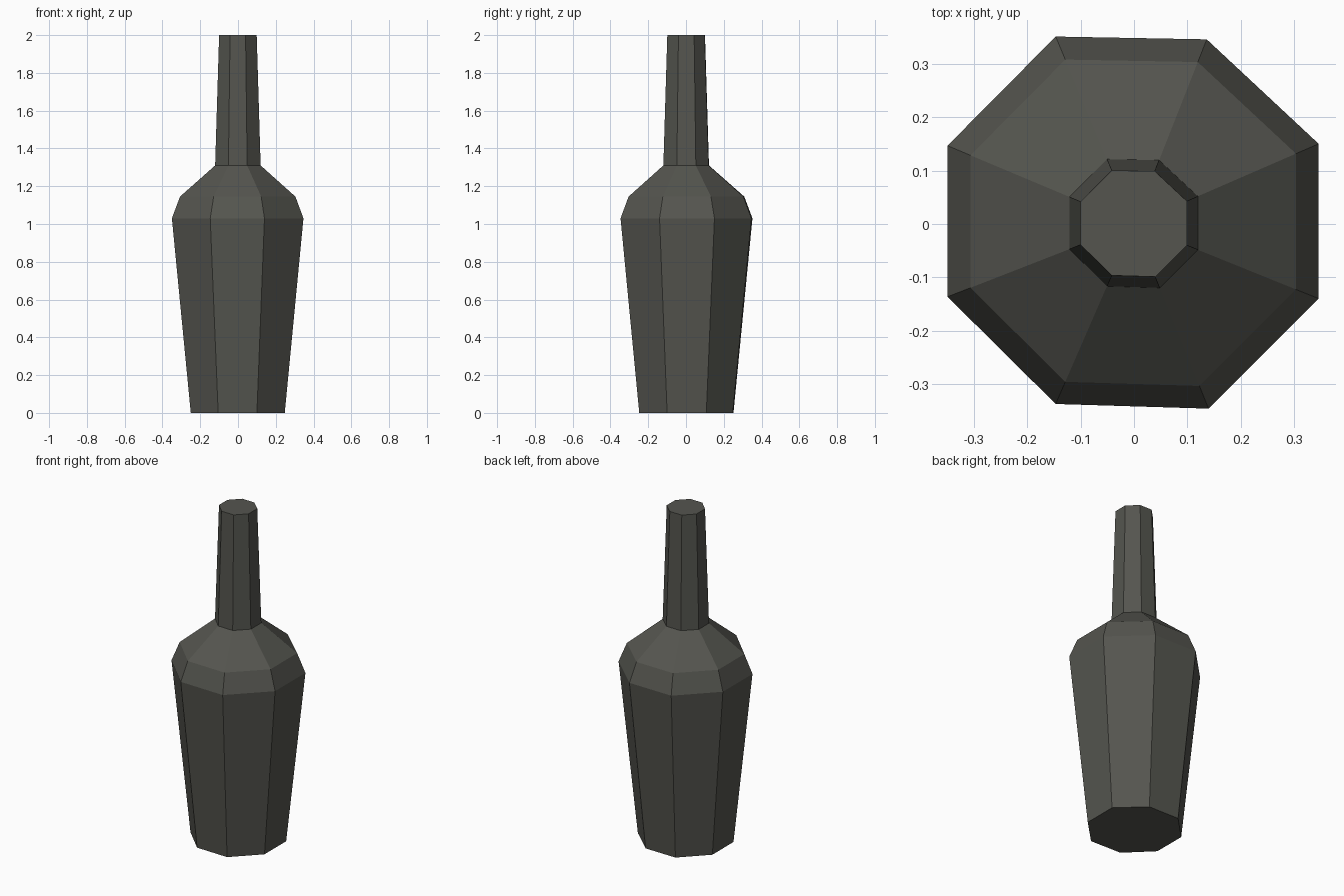
import bpy, bmesh

if "Cube" in bpy.data.objects:
    bpy.data.objects.remove(bpy.data.objects["Cube"])

glass = bpy.data.materials.new("dark_olive_grey")
glass.diffuse_color = (0.09, 0.091, 0.078, 1)
glass.use_nodes = True
glass.node_tree.nodes["Principled BSDF"].inputs["Base Color"].default_value = glass.diffuse_color

# Slightly uneven hand-cut octagon, unit apothem, counter-clockwise
OUTLINE = [(0.40, -0.99), (0.99, -0.40), (0.99, 0.43), (0.39, 0.99),
           (-0.42, 1.005), (-1.0, 0.42), (-1.0, -0.39), (-0.42, -0.965)]

# Radius and height of each ring: base, widest, shoulder, neck, mouth
RINGS = [(0.25, 0.0), (0.35, 1.03), (0.307, 1.145), (0.121, 1.31), (0.10, 2.0)]

# Bottle body: rings bridged with flat faces and capped
bm = bmesh.new()
rings = [[bm.verts.new((x * r, y * r, z)) for x, y in OUTLINE] for r, z in RINGS]
n = len(OUTLINE)
for a, b in zip(rings, rings[1:]):
    for i in range(n):
        j = (i + 1) % n
        bm.faces.new((a[i], a[j], b[j], b[i]))
bm.faces.new(rings[0][::-1])
bm.faces.new(rings[-1])
bmesh.ops.recalc_face_normals(bm, faces=bm.faces)
mesh = bpy.data.meshes.new("bottle")
bm.to_mesh(mesh)
bm.free()
mesh.materials.append(glass)
bpy.context.collection.objects.link(bpy.data.objects.new("bottle", mesh))
